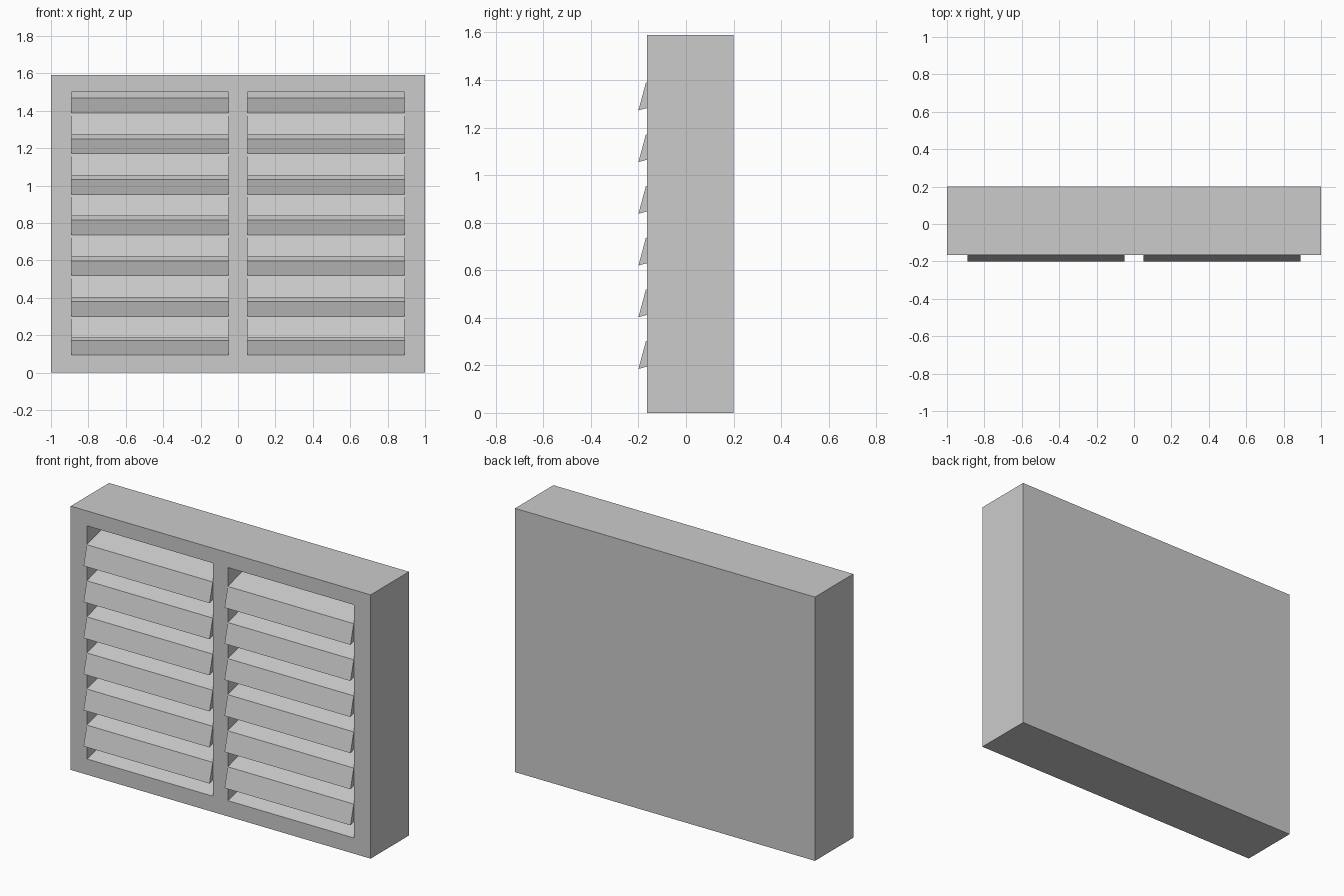
import bpy, bmesh, math
from mathutils import Vector

cube = bpy.data.objects.get("Cube")
if cube:
    bpy.data.objects.remove(cube, do_unlink=True)

# One plain painted finish
gray = bpy.data.materials.new("light gray paint")
gray.use_nodes = True
color = (0.6, 0.6, 0.6, 1)
gray.diffuse_color = color
gray.node_tree.nodes["Principled BSDF"].inputs["Base Color"].default_value = color

FRONT, BACK, HEIGHT = -0.165, 0.2, 1.59
INNER, OUTER = 0.05, 0.89          # opening edges in x
SILL, HEAD, REAR = 0.095, 1.5, 0.125
TILT = math.radians(15)
PITCH = 0.2175


def prism(name, profile, x0, x1):
    """Extrude a (y, z) profile along x."""
    bm = bmesh.new()
    face = bm.faces.new([bm.verts.new((x0, y, z)) for y, z in profile])
    out = bmesh.ops.extrude_face_region(bm, geom=[face])
    moved = [v for v in out["geom"] if isinstance(v, bmesh.types.BMVert)]
    bmesh.ops.translate(bm, verts=moved, vec=(x1 - x0, 0, 0))
    bmesh.ops.recalc_face_normals(bm, faces=bm.faces)
    mesh = bpy.data.meshes.new(name)
    bm.to_mesh(mesh)
    bm.free()
    mesh.materials.append(gray)
    obj = bpy.data.objects.new(name, mesh)
    bpy.context.collection.objects.link(obj)
    return obj


# Solid housing
housing = prism("housing", [(FRONT, 0), (BACK, 0), (BACK, HEIGHT), (FRONT, HEIGHT)], -1, 1)

# Two recesses with a sloping sill
mouth = FRONT - 0.1
recess = [(mouth, SILL + (mouth - FRONT) * math.tan(TILT)),
          (REAR, SILL + (REAR - FRONT) * math.tan(TILT)),
          (REAR, HEAD), (mouth, HEAD)]
for side in (-1, 1):
    cutter = prism("recess_cutter", recess, side * INNER, side * OUTER)
    cutter.hide_render = True
    mod = housing.modifiers.new("recess", "BOOLEAN")
    mod.operation = "DIFFERENCE"
    mod.solver = "EXACT"
    mod.object = cutter
    bpy.context.view_layer.objects.active = housing
    bpy.ops.object.modifier_apply(modifier=mod.name)
    bpy.data.objects.remove(cutter, do_unlink=True)

# Tilted louver slats, their lower front edges standing proud of the housing
along = Vector((math.cos(TILT), math.sin(TILT)))
across = Vector((-along.y, along.x)) * 0.12
across.x = -across.x
for side, label in ((-1, "right"), (1, "left")):
    for i in range(6):
        tip = Vector((-0.2, 0.185 + i * PITCH))
        depth = along * 0.345
        top = tip + across
        rear = top + along * 0.31
        prism(f"{label}_slat_{i + 1}", [tip, tip + depth, rear, top],
              side * INNER, side * OUTER)
